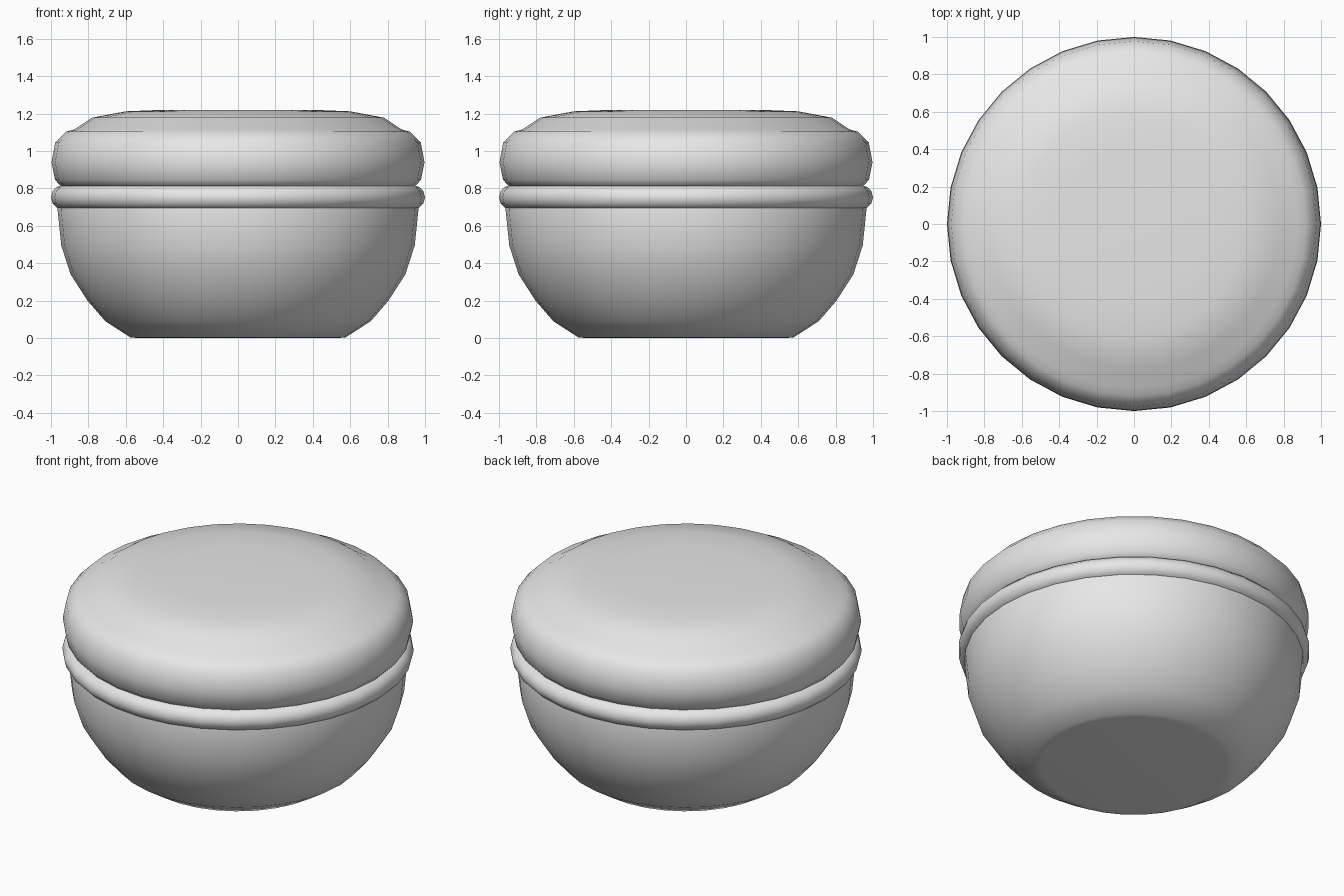
import bpy
import bmesh
import math

SIDES = 32

cube = bpy.data.objects.get("Cube")
if cube:
    bpy.data.objects.remove(cube, do_unlink=True)

# One plain grey for every part
grey = bpy.data.materials.new("plain grey")
grey.use_nodes = True
colour = (0.8, 0.8, 0.8, 1)
grey.diffuse_color = colour
grey.node_tree.nodes["Principled BSDF"].inputs["Base Color"].default_value = colour


def lathe(name, profile, closed=False):
    """Revolve (radius, height) points, listed bottom to top, around z."""
    bm = bmesh.new()
    rings = []
    for r, z in profile:
        angles = [math.tau * i / SIDES for i in range(SIDES)]
        rings.append([bm.verts.new((r * math.cos(a), r * math.sin(a), z)) for a in angles])
    pairs = list(zip(rings, rings[1:]))
    if closed:
        pairs.append((rings[-1], rings[0]))
    else:
        bm.faces.new(rings[0][::-1])
        bm.faces.new(rings[-1])
    for low, high in pairs:
        for i in range(SIDES):
            j = (i + 1) % SIDES
            bm.faces.new((low[i], low[j], high[j], high[i]))
    bmesh.ops.recalc_face_normals(bm, faces=bm.faces)
    for face in bm.faces:
        face.smooth = True
    mesh = bpy.data.meshes.new(name)
    bm.to_mesh(mesh)
    bm.free()
    mesh.materials.append(grey)
    obj = bpy.data.objects.new(name, mesh)
    bpy.context.collection.objects.link(obj)
    return obj


# Rounded base with a flat foot
lathe("bowl_base", [(0.53, 0), (0.575, 0.003), (0.71, 0.09), (0.805, 0.2),
                    (0.895, 0.34), (0.945, 0.495), (0.965, 0.69), (0.95, 0.76)])

# Piping ring around the seam
ring = [math.tau * i / 12 for i in range(12)]
lathe("piping_ring", [(0.935 + 0.065 * math.cos(a), 0.752 + 0.065 * math.sin(a))
                      for a in ring], closed=True)

# Plump cushion with a shallow domed top
lathe("cushion", [(0.88, 0.79), (0.945, 0.81), (0.978, 0.845), (0.997, 0.94),
                  (0.977, 1.045), (0.92, 1.103), (0.875, 1.115), (0.78, 1.178),
                  (0.6, 1.212), (0.4, 1.22)])
